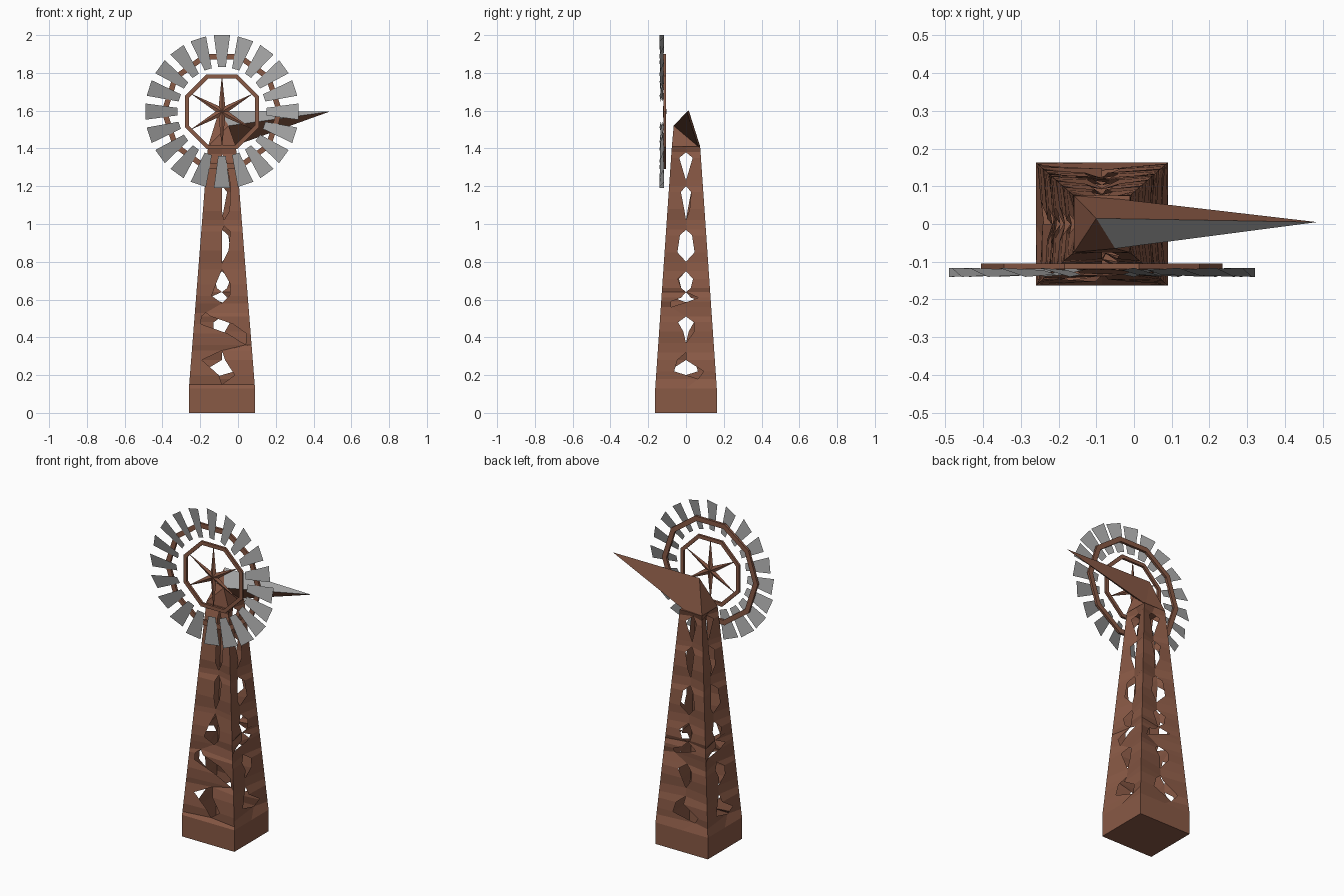
import bpy
import bmesh
import math
from mathutils import Vector

cube = bpy.data.objects.get("Cube")
if cube:
    bpy.data.objects.remove(cube, do_unlink=True)


def make_material(name, colour):
    mat = bpy.data.materials.new(name)
    mat.use_nodes = True
    mat.diffuse_color = colour
    shader = mat.node_tree.nodes["Principled BSDF"]
    shader.inputs["Base Color"].default_value = colour
    shader.inputs["Roughness"].default_value = 0.8
    return mat


rust = make_material("rusty_brown", (0.25, 0.1, 0.06, 1))
steel = make_material("galvanised_grey", (0.36, 0.36, 0.36, 1))


def make_object(name, bm, *materials):
    mesh = bpy.data.meshes.new(name)
    bm.to_mesh(mesh)
    bm.free()
    for mat in materials:
        mesh.materials.append(mat)
    obj = bpy.data.objects.new(name, mesh)
    bpy.context.collection.objects.link(obj)
    return obj


def add_face(bm, points, material_index=0):
    face = bm.faces.new([bm.verts.new(p) for p in points])
    face.material_index = material_index
    return face


# Tower: four tapered panels with folded lattice openings
AXIS_X = -0.085
BASE_Z, TOP_Z = 0.13, 1.41


def half_sizes(z):
    t = max(0, (z - BASE_Z) / (TOP_Z - BASE_Z))
    return 0.175 - 0.101 * t, 0.163 - 0.088 * t


def panel_point(side, u, z, inset=0):
    normal = [Vector((0, -1)), Vector((1, 0)), Vector((0, 1)), Vector((-1, 0))][side]
    along = Vector((-normal.y, normal.x))
    hx, hy = half_sizes(z)
    out, wide = (hy, hx) if side % 2 == 0 else (hx, hy)
    p = normal * (out - inset) + along * (u * wide)
    return Vector((AXIS_X + p.x, p.y, z))


# Each row: height, left edge and right edge of the opening
front_rows = [
    (0.15, 0, 0), (0.2, -0.1, 0.4), (0.28, -0.65, 0.1), (0.33, 0, 0),
    (0.36, 0.8, 0.8), (0.42, 0.2, 0.85), (0.47, -0.75, 0.4),
    (0.51, -0.75, -0.4), (0.53, -0.6, -0.6), (0.58, 0, 0),
    (0.62, -0.4, 0.3), (0.68, -0.25, 0.35), (0.76, 0, 0), (0.79, 0, 0),
    (0.86, 0, 0.3), (0.96, 0, 0.4), (0.99, 0.1, 0.1), (1.02, 0.1, 0.1),
    (1.07, 0, 0.4), (1.2, 0, 0.5), (1.33, 0, 0.3), (1.37, 0, 0),
]
side_rows = [
    (0.18, 0.4, 0.4), (0.22, -0.4, 0.6), (0.28, -0.3, 0), (0.32, 0, 0),
    (0.37, 0, 0), (0.43, -0.1, 0.3), (0.48, -0.3, 0.3), (0.51, 0, 0),
    (0.56, -0.6, -0.6), (0.59, -0.6, 0.1), (0.61, -0.2, 0.5), (0.64, 0, 0),
    (0.66, -0.2, 0.2), (0.71, -0.35, 0.3), (0.75, 0, 0), (0.8, 0, 0),
    (0.85, -0.4, 0.4), (0.94, -0.3, 0.3), (0.97, 0, 0), (1.02, 0, 0),
    (1.08, -0.1, 0.2), (1.17, -0.3, 0.3), (1.2, 0, 0), (1.23, 0, 0),
    (1.35, -0.45, 0.45), (1.38, 0, 0),
]

bm = bmesh.new()
for side in range(4):
    rows = front_rows if side == 0 else side_rows
    rows = [(0, 0, 0), (BASE_Z, 0, 0)] + rows + [(TOP_Z, 0, 0)]
    for low, high in zip(rows, rows[1:]):
        def inner(row, column):
            solid = row[0] <= BASE_Z or row[0] >= TOP_Z
            fold = 0 if solid else 0.025 if row[1] == row[2] else 0.006
            return panel_point(side, row[column], row[0], fold)

        add_face(bm, [panel_point(side, -1, low[0]), inner(low, 1),
                      inner(high, 1), panel_point(side, -1, high[0])])
        add_face(bm, [inner(low, 2), panel_point(side, 1, low[0]),
                      panel_point(side, 1, high[0]), inner(high, 2)])
for z, flip in ((0, -1), (TOP_Z, 1)):
    add_face(bm, [panel_point(s, -1, z) for s in range(4)][::flip])
bmesh.ops.remove_doubles(bm, verts=bm.verts, dist=0.0001)
make_object("lattice_tower", bm, rust)

# Head: a pointed cap carrying the long tail vane
apex = Vector((-0.1, 0.015, 1.6))
tip = Vector((0.485, 0.005, 1.595))
front_fin = Vector((-0.05, -0.065, 1.52))
rear_fin = Vector((-0.03, 0.065, 1.41))
corners = [panel_point(s, -1, TOP_Z) for s in range(4)]
bm = bmesh.new()
add_face(bm, [apex, corners[3], corners[0]])
add_face(bm, [apex, corners[0], front_fin])
add_face(bm, [corners[0], corners[1], front_fin])
add_face(bm, [front_fin, corners[1], rear_fin])
add_face(bm, [apex, rear_fin, corners[3]])
make_object("head_cap", bm, rust)

bm = bmesh.new()
add_face(bm, [apex, front_fin, tip], 1)
add_face(bm, [apex, tip, rear_fin])
add_face(bm, [front_fin, rear_fin, tip])
make_object("tail_vane", bm, rust, steel)

# Wheel: everything is placed by angle around the hub
HUB = Vector((AXIS_X, -0.112, 1.595))


def wheel_point(angle, radius, tangent=0, y=0):
    radial = Vector((math.cos(angle), 0, math.sin(angle)))
    around = Vector((-radial.z, 0, radial.x))
    return HUB + radial * radius + around * tangent + Vector((0, y, 0))


# Pitched sheet blades
bm = bmesh.new()
BLADES = 20
for i in range(BLADES):
    angle = math.tau * i / BLADES
    outline = [(0.235, -0.02), (0.405, -0.043), (0.405, 0.043), (0.235, 0.02)]
    add_face(bm, [wheel_point(angle, r, t, -0.016 + 0.28 * t)
                  for r, t in outline])
make_object("wheel_blades", bm, steel)


# Faceted support rings
def make_ring(name, sides, inner, outer, turn):
    bm = bmesh.new()
    section = [(inner, -0.007), (outer, -0.007), (outer, 0.007), (inner, 0.007)]
    for i in range(sides):
        a, b = (math.tau * (i + k + turn) / sides for k in (0, 1))
        for (r, y), (r2, y2) in zip(section, section[1:] + section[:1]):
            add_face(bm, [wheel_point(a, r, 0, y), wheel_point(a, r2, 0, y2),
                          wheel_point(b, r2, 0, y2), wheel_point(b, r, 0, y)])
    bmesh.ops.remove_doubles(bm, verts=bm.verts, dist=0.0001)
    bmesh.ops.recalc_face_normals(bm, faces=bm.faces)
    make_object(name, bm, rust)


make_ring("outer_ring", 10, 0.29, 0.32, 0)
make_ring("inner_ring", 8, 0.19, 0.213, 0.5)

# Six tapered spokes meeting in a star
bm = bmesh.new()
SPOKES = 6
for i in range(SPOKES):
    angle = math.pi / 2 + math.tau * i / SPOKES
    half = math.pi / SPOKES
    for y in (-0.01, 0.008):
        for sign in (-1, 1):
            add_face(bm, [wheel_point(0, 0, 0, y), wheel_point(angle, 0.195),
                          wheel_point(angle + sign * half, 0.034)])
bmesh.ops.remove_doubles(bm, verts=bm.verts, dist=0.0001)
bmesh.ops.recalc_face_normals(bm, faces=bm.faces)
make_object("star_spokes", bm, rust)
